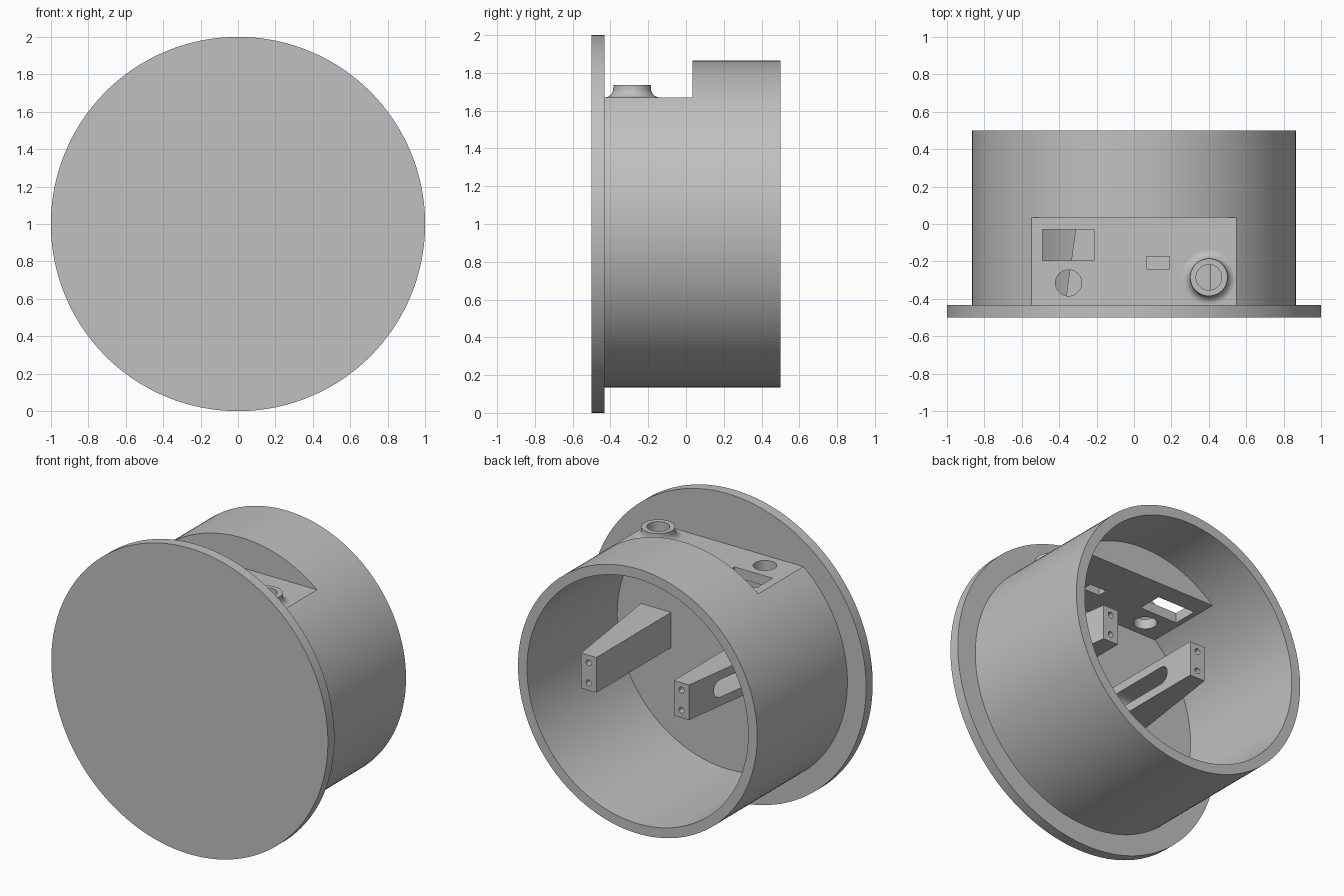
import bpy, bmesh
from math import sin, cos, pi
from mathutils import Vector

cube = bpy.data.objects.get("Cube")
if cube:
    bpy.data.objects.remove(cube, do_unlink=True)

grey = bpy.data.materials.new("plain_grey")
grey.use_nodes = True
grey.diffuse_color = (0.53, 0.53, 0.53, 1)
grey.node_tree.nodes["Principled BSDF"].inputs["Base Color"].default_value = (0.53, 0.53, 0.53, 1)

MID = 1.0      # height of the drum axis
WALL = 0.065   # shell thickness


def finish(name, bm):
    bmesh.ops.recalc_face_normals(bm, faces=bm.faces)
    mesh = bpy.data.meshes.new(name)
    bm.to_mesh(mesh)
    bm.free()
    obj = bpy.data.objects.new(name, mesh)
    bpy.context.collection.objects.link(obj)
    mesh.materials.append(grey)
    return obj


def prism(name, points, axis, lo, hi):
    """Extrude a flat outline along an axis; points use the other two axes in order."""
    def place(p, d):
        v = list(p)
        v.insert("xyz".index(axis), d)
        return Vector(v)
    bm = bmesh.new()
    face = bm.faces.new([bm.verts.new(place(p, lo)) for p in points])
    new = bmesh.ops.extrude_face_region(bm, geom=[face])["geom"]
    shift = place((0, 0), hi - lo)
    bmesh.ops.translate(bm, vec=shift, verts=[g for g in new if isinstance(g, bmesh.types.BMVert)])
    return finish(name, bm)


def arc(cx, cy, r, start=0, end=2 * pi, n=48):
    return [(cx + r * cos(start + (end - start) * i / n),
             cy + r * sin(start + (end - start) * i / n)) for i in range(n)]


def rect(a, b, c, d):
    return [(a, c), (b, c), (b, d), (a, d)]


def cut(obj, *cutters):
    for cutter in cutters:
        mod = obj.modifiers.new("cut", "BOOLEAN")
        mod.operation = "DIFFERENCE"
        mod.solver = "EXACT"
        mod.object = cutter
        bpy.context.view_layer.objects.active = obj
        bpy.ops.object.modifier_apply(modifier=mod.name)
        bpy.data.objects.remove(cutter, do_unlink=True)


def smooth(obj):
    bpy.ops.object.select_all(action="DESELECT")
    obj.select_set(True)
    bpy.context.view_layer.objects.active = obj
    bpy.ops.object.shade_smooth_by_angle(angle=0.5)


# Front disc
front_disc = prism("front_disc", arc(0, MID, 1, n=160), "y", -0.5, -0.432)

# Hollow drum with a flat step in its top, keeping the wall thickness inside
drum = prism("drum", arc(0, MID, 0.865, n=160), "y", -0.432, 0.5)
cavity = prism("cavity", arc(0, MID, 0.865 - WALL, n=160), "y", -0.6, 0.7)
cut(cavity, prism("step_inside", rect(-0.9, 0.9, -0.8, 0.035 + WALL), "z", 1.67 - WALL, 2.2))
cut(drum,
    prism("step", rect(-0.9, 0.9, -0.8, 0.035), "z", 1.67, 2.2),
    cavity)

# Openings through the step: window, round hole, small slot, boss bore
BOSS = (0.4, -0.285)
outlines = [rect(-0.49, -0.215, -0.195, -0.03),
            arc(-0.35, -0.315, 0.07),
            rect(0.07, 0.19, -0.24, -0.175),
            arc(*BOSS, 0.068)]
cut(drum, *[prism("opening", o, "z", 1.5, 1.8) for o in outlines])

# Flared boss: a lathed ring with a concave foot
profile = [(0.068, 1.66), (0.068, 1.735), (0.1, 1.735), (0.1, 1.718)]
profile += [(0.145 - 0.045 * cos(t * pi / 16), 1.718 - 0.048 * sin(t * pi / 16)) for t in range(1, 9)]
profile += [(0.145, 1.66)]
bm = bmesh.new()
ring = [bm.verts.new((BOSS[0] + r, BOSS[1], z)) for r, z in profile]
edges = [bm.edges.new((a, b)) for a, b in zip(ring, ring[1:])]
bmesh.ops.spin(bm, geom=ring + edges, cent=(*BOSS, 0), axis=(0, 0, 1),
               angle=2 * pi, steps=48, use_duplicate=False)
bmesh.ops.remove_doubles(bm, verts=bm.verts, dist=0.0001)
boss = finish("top_boss", bm)

# Tapered mounting arms with two screw holes in each end
ARM_END = 0.34


def arm(name, inner, side):
    tip, root = inner + side * 0.11, inner + side * 0.22
    obj = prism(name, [(inner, -0.44), (root, -0.44), (tip, ARM_END), (inner, ARM_END)],
                "z", MID - 0.115, MID + 0.115)
    cut(obj, *[prism("screw_hole", arc(inner + side * 0.055, MID + dz, 0.019, n=24),
                     "y", ARM_END - 0.12, ARM_END + 0.1) for dz in (-0.066, 0.066)])
    return obj


left_arm = arm("left_arm", 0.41, 1)
right_arm = arm("right_arm", -0.15, -1)

# Long rounded slot through the right arm
slot = arc(0.07, MID, 0.057, -pi / 2, pi / 2, 16) + [(0.07, MID + 0.057)]
slot += arc(-0.32, MID, 0.057, pi / 2, 3 * pi / 2, 16) + [(-0.32, MID - 0.057)]
cut(right_arm, prism("arm_slot", slot, "x", -0.6, 0.1))

for part in (front_disc, drum, boss, left_arm, right_arm):
    smooth(part)
